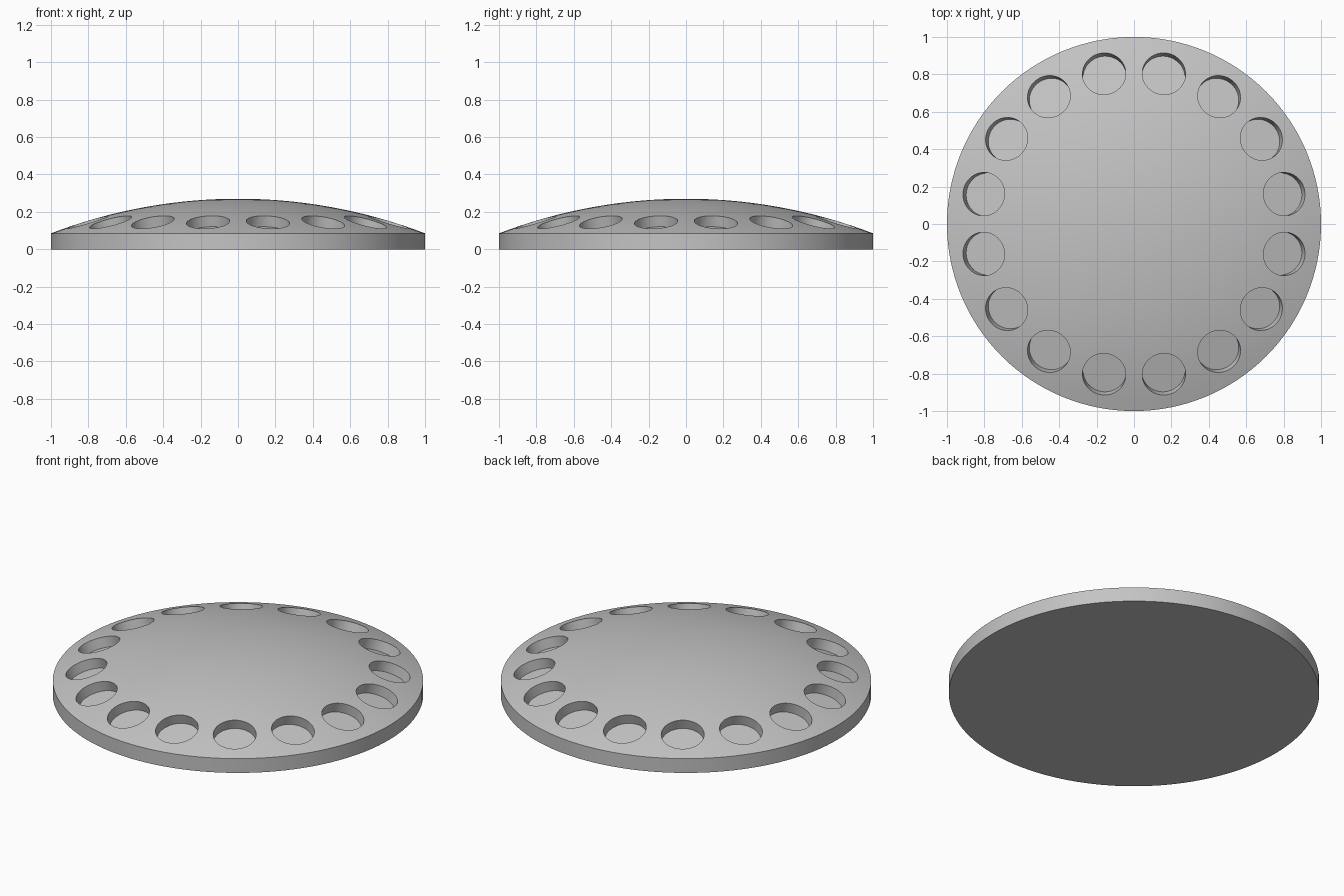
import bpy, bmesh, math
from mathutils import Matrix, Vector

if "Cube" in bpy.data.objects:
    bpy.data.objects.remove(bpy.data.objects["Cube"])

RIM_Z, TOP_Z = 0.085, 0.27
SAG = TOP_Z - RIM_Z
R = (1 + SAG * SAG) / (2 * SAG)          # dome sphere radius
CENTRE = Vector((0, 0, TOP_Z - R))
SEGS, RINGS = 128, 20
POCKETS, POCKET_RING, POCKET_R, DEPTH = 16, 0.82, 0.116, 0.063


def dome_z(r):
    return CENTRE.z + math.sqrt(R * R - r * r)


def make_object(name, bm):
    bmesh.ops.recalc_face_normals(bm, faces=bm.faces)
    mesh = bpy.data.meshes.new(name)
    bm.to_mesh(mesh)
    bm.free()
    obj = bpy.data.objects.new(name, mesh)
    bpy.context.collection.objects.link(obj)
    return obj


# Domed disc: profile rings around z, closed with a flat base
bm = bmesh.new()
profile = [(1.0, 0.0)] + [(1 - i / RINGS, dome_z(1 - i / RINGS)) for i in range(RINGS)]
rings = []
for r, z in profile:
    angles = [2 * math.pi * k / SEGS for k in range(SEGS)]
    rings.append([bm.verts.new((r * math.cos(a), r * math.sin(a), z)) for a in angles])
bm.faces.new(rings[0])
for low, high in zip(rings, rings[1:]):
    for k in range(SEGS):
        n = (k + 1) % SEGS
        bm.faces.new((low[k], low[n], high[n], high[k]))
tip = bm.verts.new((0, 0, TOP_Z))
for k in range(SEGS):
    bm.faces.new((rings[-1][k], rings[-1][(k + 1) % SEGS], tip))
disc = make_object("domed_disc", bm)

# Round pockets: cylinders standing along the dome normal
bm = bmesh.new()
height = DEPTH + 0.1
for k in range(POCKETS):
    a = 2 * math.pi * (k + 0.5) / POCKETS
    p = Vector((POCKET_RING * math.cos(a), POCKET_RING * math.sin(a), dome_z(POCKET_RING)))
    normal = (p - CENTRE).normalized()
    turn = normal.to_track_quat('Z', 'Y').to_matrix().to_4x4()
    place = Matrix.Translation(p + normal * (height / 2 - DEPTH)) @ turn
    bmesh.ops.create_cone(bm, cap_ends=True, segments=48, radius1=POCKET_R,
                          radius2=POCKET_R, depth=height, matrix=place)
cutter = make_object("pocket_cutter", bm)
cutter.hide_render = True

# Cut the pockets, then remove the helper
bpy.context.view_layer.objects.active = disc
disc.select_set(True)
cut = disc.modifiers.new("pockets", 'BOOLEAN')
cut.operation = 'DIFFERENCE'
cut.solver = 'EXACT'
cut.object = cutter
bpy.ops.object.modifier_apply(modifier=cut.name)
bpy.data.objects.remove(cutter, do_unlink=True)

# One plain grey, smooth with sharp rims
grey = bpy.data.materials.new("light_grey")
grey.diffuse_color = (0.55, 0.55, 0.55, 1)
grey.use_nodes = True
grey.node_tree.nodes["Principled BSDF"].inputs["Base Color"].default_value = grey.diffuse_color
disc.data.materials.clear()
disc.data.materials.append(grey)
bpy.ops.object.shade_smooth_by_angle(angle=math.radians(30))
